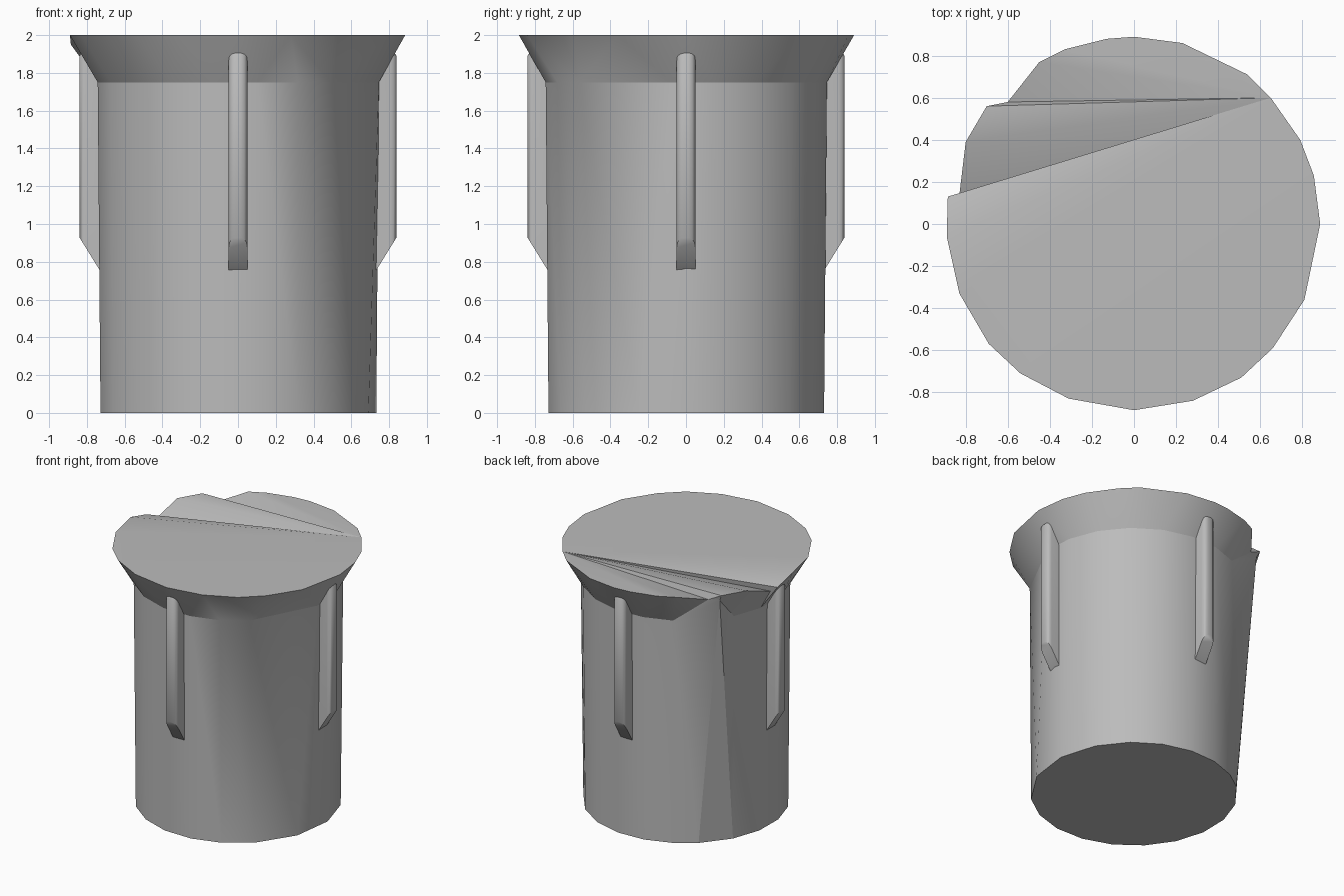
import bpy, bmesh, math
from math import sin, cos, pi, radians

if "Cube" in bpy.data.objects:
    bpy.data.objects.remove(bpy.data.objects["Cube"])

grey = bpy.data.materials.new("plain grey")
grey.use_nodes = True
grey.diffuse_color = (0.5, 0.5, 0.5, 1)
grey.node_tree.nodes["Principled BSDF"].inputs["Base Color"].default_value = (0.5, 0.5, 0.5, 1)


def finish(name, bm, angle):
    """Turn a bmesh into a shaded, coloured object."""
    bmesh.ops.recalc_face_normals(bm, faces=bm.faces[:])
    mesh = bpy.data.meshes.new(name)
    bm.to_mesh(mesh)
    bm.free()
    mesh.materials.append(grey)
    ob = bpy.data.objects.new(name, mesh)
    bpy.context.collection.objects.link(ob)
    bpy.ops.object.select_all(action='DESELECT')
    ob.select_set(True)
    bpy.context.view_layer.objects.active = ob
    bpy.ops.object.shade_smooth_by_angle(angle=radians(angle))
    return ob


def heading(v, start):
    return (math.atan2(v.co.y, v.co.x) - start) % (2 * pi)


def stitch(bm, low, high):
    """Join two rings of unequal count with triangles, advancing by angle."""
    start = math.atan2(low[0].co.y, low[0].co.x) - 0.1
    i = j = 0
    while i < len(low) or j < len(high):
        a, b = low[i % len(low)], high[j % len(high)]
        next_a, next_b = low[(i + 1) % len(low)], high[(j + 1) % len(high)]
        turn_a = heading(next_a, start) + (2 * pi if i + 1 >= len(low) else 0)
        turn_b = heading(next_b, start) + (2 * pi if j + 1 >= len(high) else 0)
        if j >= len(high) or (i < len(low) and turn_a <= turn_b):
            bm.faces.new((a, next_a, b))
            i += 1
        else:
            bm.faces.new((a, next_b, b))
            j += 1


# Barrel rings: matching angles at foot and neck, with two flattened patches
neck_deg = [-49, -6, 12, 30, 48, 66, 84, 101, 118, 141, 152, 170, 188, 206, 224, 242, 260, 278, 295]
foot_deg = [-46, -20, 5, 28, 48, 66, 84, 101, 118, 132, 152, 170, 188, 206, 224, 242, 260, 278, 296]
bm = bmesh.new()
foot = [bm.verts.new((0.735 * cos(radians(d)), 0.735 * sin(radians(d)), 0)) for d in foot_deg]
neck = []
for d in neck_deg:
    # one neck point is pulled up and out to the rim, making the torn fold
    r, z = (0.87, 1.95) if d == 141 else (0.75, 1.75)
    neck.append(bm.verts.new((r * cos(radians(d)), r * sin(radians(d)), z)))

# Flared rim: irregular outline, counter-clockwise, dipping where it is torn
outline = [(.51, -.73), (.66, -.59), (.81, -.36), (.885, 0), (.855, .23), (.79, .4),
           (.65, .6), (.54, .71), (.23, .86), (0, .89), (-.13, .88), (-.33, .83),
           (-.45, .77), (-.6, .58), (-.7, .56), (-.8, .39), (-.83, .14), (-.885, .13),
           (-.89, -.06), (-.83, -.33), (-.69, -.57), (-.54, -.71), (-.31, -.83),
           (0, -.885), (.28, -.84)]
dips = {13: 0.05, 16: 0.09, 17: 0.05}
rim = [bm.verts.new((x, y, 2 - dips.get(k, 0))) for k, (x, y) in enumerate(outline)]

for k in range(len(foot)):
    n = (k + 1) % len(foot)
    bm.faces.new((foot[k], foot[n], neck[k]))
    bm.faces.new((foot[n], neck[n], neck[k]))
stitch(bm, neck, rim)
bm.faces.new(foot[::-1])

# Top: flat plate plus a fan of folds spreading from one rim corner
apex, last_flat = 6, 18
bm.faces.new(rim[last_flat:] + rim[:apex + 1])
for k in range(apex + 1, last_flat):
    bm.faces.new((rim[apex], rim[k], rim[k + 1]))
finish("flared_barrel", bm, 25)

# Four rounded ribs with tapered lower ends
rib_profile = [(.68, .72), (.735, .76), (.84, .93), (.84, 1.89), (.82, 1.92), (.68, 1.92)]
for side, name in enumerate(("left", "back", "right", "front")):
    bm = bmesh.new()
    face = bm.faces.new([bm.verts.new((r, -0.05, z)) for r, z in rib_profile])
    grown = bmesh.ops.extrude_face_region(bm, geom=[face])
    for v in grown["geom"]:
        if isinstance(v, bmesh.types.BMVert):
            v.co.y = 0.05
    outer = [e for e in bm.edges if all(v.co.x > 0.8 for v in e.verts)
             and abs(e.verts[0].co.y - e.verts[1].co.y) < 0.01]
    bmesh.ops.bevel(bm, geom=outer, offset=0.035, segments=3, profile=0.5, affect='EDGES')
    rib = finish(name + "_rib", bm, 35)
    rib.rotation_euler.z = side * pi / 2
